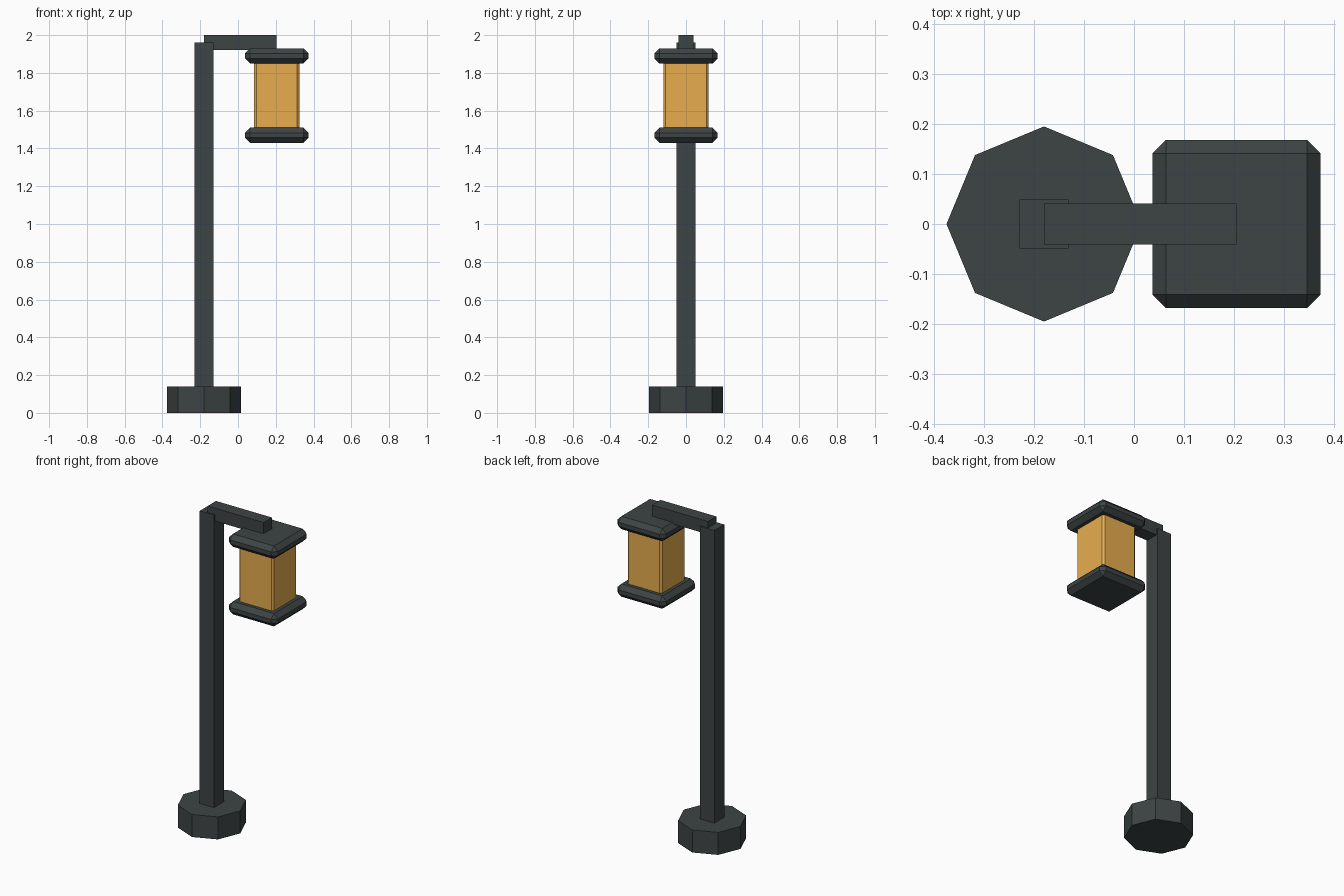
import bpy, math

if "Cube" in bpy.data.objects:
    bpy.data.objects.remove(bpy.data.objects["Cube"])


def material(name, color):
    m = bpy.data.materials.new(name)
    m.diffuse_color = color
    m.use_nodes = True
    m.node_tree.nodes["Principled BSDF"].inputs["Base Color"].default_value = m.diffuse_color
    return m


iron = material("dark_iron", (0.047, 0.058, 0.058, 1))
amber = material("amber_glass", (0.8, 0.42, 0.08, 0.85))


def box(name, x, y, z, mat, bevel=0):
    """Box from (min, max) ranges, with an optional flat chamfer."""
    bpy.ops.mesh.primitive_cube_add(size=1, location=[sum(r) / 2 for r in (x, y, z)])
    ob = bpy.context.object
    ob.name = name
    ob.scale = [r[1] - r[0] for r in (x, y, z)]
    bpy.ops.object.transform_apply(location=False, rotation=False, scale=True)
    ob.data.materials.append(mat)
    if bevel:
        mod = ob.modifiers.new("chamfer", 'BEVEL')
        mod.width = bevel
        mod.segments = 1
    return ob


POST_X, LAMP_X = -0.18, 0.205

# Octagonal foot
bpy.ops.mesh.primitive_cylinder_add(vertices=8, radius=0.195, depth=0.14,
                                    location=(POST_X, 0, 0.07))
foot = bpy.context.object
foot.name = "foot"
foot.data.materials.append(iron)

# Square post and overhanging arm
box("post", (POST_X - 0.049, POST_X + 0.049), (-0.049, 0.049), (0.1, 1.96), iron)
box("arm", (POST_X, LAMP_X), (-0.041, 0.041), (1.92, 2.0), iron)

# Lantern: two chamfered caps with the glass between them
for name, z in (("lantern_bottom_cap", 1.43), ("lantern_top_cap", 1.85)):
    box(name, (LAMP_X - 0.168, LAMP_X + 0.168), (-0.168, 0.168), (z, z + 0.08), iron, 0.027)
box("lantern_glass", (LAMP_X - 0.12, LAMP_X + 0.12), (-0.12, 0.12), (1.48, 1.88), amber, 0.012)
